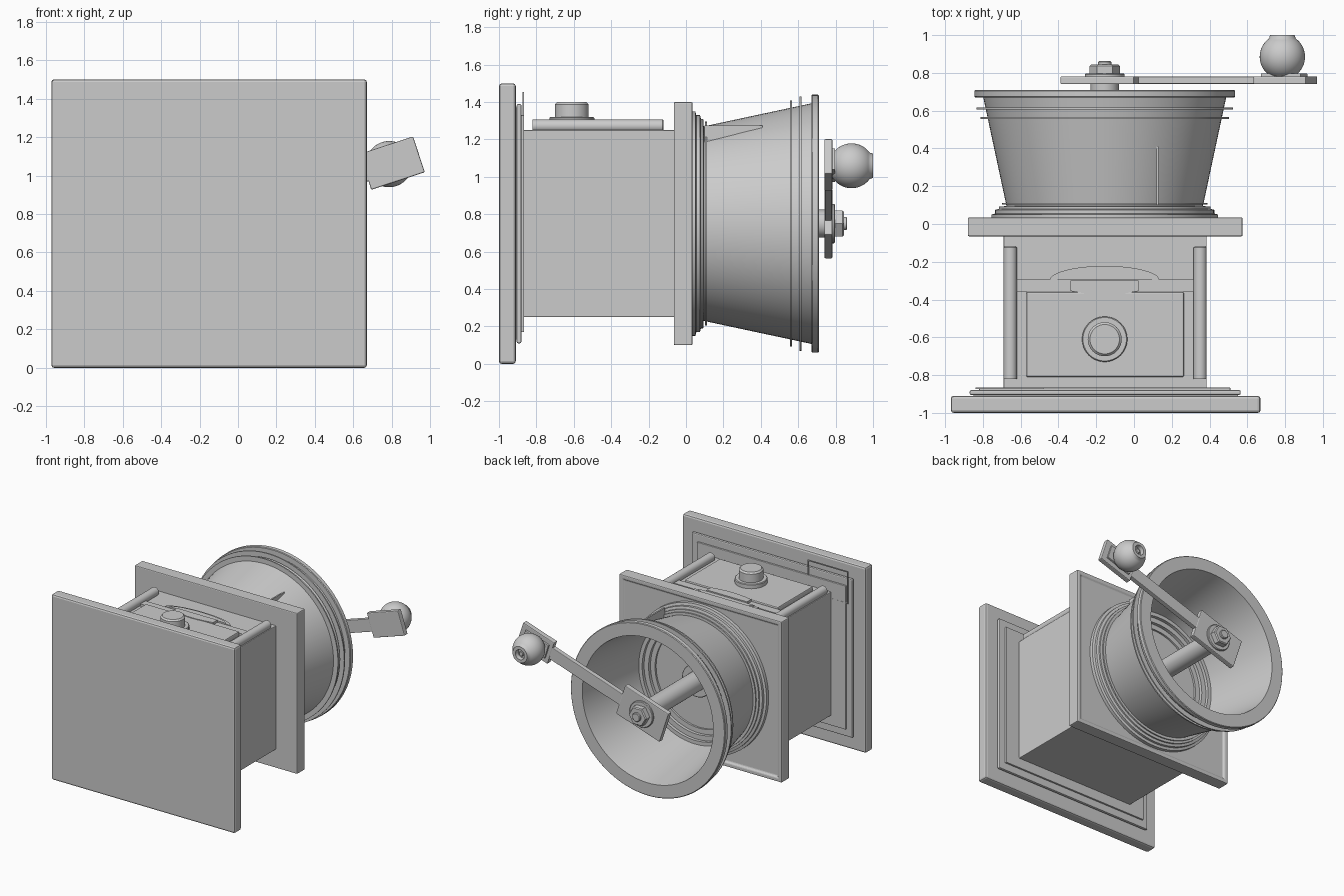
import bpy, bmesh, math
from mathutils import Matrix, Vector

if "Cube" in bpy.data.objects:
    bpy.data.objects.remove(bpy.data.objects["Cube"])

AX, AZ = -0.155, 0.75          # shared axis of the hopper and shaft
grey = bpy.data.materials.new("plain grey")
grey.use_nodes = True
grey.diffuse_color = (0.6, 0.6, 0.6, 1)
grey.node_tree.nodes["Principled BSDF"].inputs["Base Color"].default_value = (0.6, 0.6, 0.6, 1)


def finish(name, bm, smooth=False, bevel=0, matrix=None):
    bmesh.ops.recalc_face_normals(bm, faces=bm.faces)
    mesh = bpy.data.meshes.new(name)
    bm.to_mesh(mesh)
    bm.free()
    mesh.materials.append(grey)
    ob = bpy.data.objects.new(name, mesh)
    bpy.context.collection.objects.link(ob)
    if matrix:
        ob.matrix_world = matrix
    if bevel:
        mod = ob.modifiers.new("edges", "BEVEL")
        mod.width, mod.segments = bevel, 2
    if smooth:
        bpy.ops.object.select_all(action='DESELECT')
        ob.select_set(True)
        bpy.context.view_layer.objects.active = ob
        bpy.ops.object.shade_smooth_by_angle(angle=math.radians(35))
    return ob


def box(name, xs, ys, zs, bevel=0, matrix=None, panel=None):
    bm = bmesh.new()
    bmesh.ops.create_cube(bm, size=1)
    for v in bm.verts:
        v.co = Vector([(a + b) / 2 + c * (b - a) for (a, b), c in zip((xs, ys, zs), v.co)])
    if panel:   # recessed panel on the +y side
        side = [max(bm.faces, key=lambda f: f.calc_center_median().y)]
        bmesh.ops.inset_region(bm, faces=side, thickness=panel)
        bmesh.ops.inset_region(bm, faces=side, thickness=0.012, depth=-0.012)
    return finish(name, bm, bevel=bevel, matrix=matrix)


def lathe(name, profile, centre, axis="y", sides=64):
    """Spin (radius, position) pairs about a line along y or z."""
    bm = bmesh.new()
    vs = [bm.verts.new((r, 0, h)) for r, h in profile]
    es = [bm.edges.new(p) for p in zip(vs, vs[1:])]
    bmesh.ops.spin(bm, geom=vs + es, cent=(0, 0, 0), axis=(0, 0, 1),
                   angle=math.tau, steps=sides, use_merge=True)
    bmesh.ops.remove_doubles(bm, verts=bm.verts, dist=1e-5)
    if axis == "y":
        bm.transform(Matrix.Rotation(-math.pi / 2, 4, 'X'))
    bm.transform(Matrix.Translation(centre))
    return finish(name, bm, smooth=sides > 8)


def rod(name, r, lo, hi, centre=(AX, 0, AZ), axis="y", sides=48, soft=0.005):
    return lathe(name, [(0, lo), (r, lo), (r, hi - soft), (r - soft, hi), (0, hi)],
                 centre, axis, sides)


def slab(name, outline, z0, z1):
    bm = bmesh.new()
    face = bm.faces.new([bm.verts.new((x, y, z0)) for x, y in outline])
    out = bmesh.ops.extrude_face_region(bm, geom=[face])["geom"]
    bmesh.ops.translate(bm, vec=(0, 0, z1 - z0),
                        verts=[v for v in out if isinstance(v, bmesh.types.BMVert)])
    return finish(name, bm)


# Stepped base
box("base_plate", (-0.97, 0.67), (-1, -0.91), (0, 1.5), 0.015)
box("base_core", (-0.85, 0.55), (-0.92, -0.89), (0.13, 1.37))
box("base_step", (-0.87, 0.565), (-0.905, -0.88), (0.11, 1.39), 0.008)
box("base_top_step", (-0.82, 0.51), (-0.885, -0.866), (0.17, 1.33), 0.004)

# Thin wire frame at one corner of the base
for i, z in enumerate((1.19, 1.445)):
    box(f"corner_frame_rail_{i}", (-0.84, -0.48), (-0.873, -0.865), (z, z + 0.008))
for i, x in enumerate((-0.84, -0.488)):
    box(f"corner_frame_end_{i}", (x, x + 0.008), (-0.873, -0.865), (1.19, 1.453))

# Body and upper plate
box("body", (-0.69, 0.385), (-0.87, -0.05), (0.25, 1.25), 0.005)
box("upper_plate", (-0.88, 0.575), (-0.065, 0.035), (0.1, 1.4), 0.012, panel=0.045)

# Drawer side
for side, x in (("right", -0.655), ("left", 0.35)):
    rod(f"{side}_corner_post", 0.035, -0.82, -0.12, (x, 0, 1.272))
box("drawer_front", (-0.57, 0.265), (-0.81, -0.36), (1.24, 1.285), 0.008)
box("cross_strip", (-0.62, 0.32), (-0.36, -0.295), (1.24, 1.27))
steps = [i / 20 for i in range(21)]
for name, w, h, top in (("arch", 0.29, 0.075, 1.275), ("arch_panel", 0.25, 0.055, 1.282)):
    slab(name, [(AX + w * math.cos(math.pi * t), -0.297 + h * math.sin(math.pi * t))
                for t in steps], 1.24, top)
slab("arch_lip", [(AX + 0.18 * (2 * t - 1), -0.355 - 0.02 * math.sin(math.pi * t))
                  for t in steps] + [(AX + 0.18, -0.3), (AX - 0.18, -0.3)], 1.24, 1.29)
rod("drawer_knob_flange", 0.12, 1.27, 1.32, (AX, -0.61, 0), "z")
rod("drawer_knob", 0.09, 1.31, 1.4, (AX, -0.61, 0), "z", soft=0.012)

# Hopper: stepped foot, flared wall, rim, and hollow inside
lathe("hopper", [
    (0, 0.02), (0.6, 0.02), (0.6, 0.05), (0.58, 0.055), (0.58, 0.075), (0.56, 0.08),
    (0.56, 0.092), (0.52, 0.095), (0.643, 0.67), (0.685, 0.67), (0.69, 0.675),
    (0.69, 0.705), (0.685, 0.71), (0.585, 0.71), (0.58, 0.68), (0.5, 0.11), (0.47, 0.11),
    (0.47, 0.085), (0.43, 0.085), (0.43, 0.06), (0.39, 0.06), (0.39, 0.045), (0, 0.045)],
    (AX, 0, AZ), sides=96)
for i, (r, y) in enumerate(((0.545, 0.107), (0.658, 0.562), (0.68, 0.612))):
    lathe(f"hopper_ring_{i}", [(r - 0.04, y - 0.005), (r, y - 0.005), (r, y + 0.005),
                               (r - 0.04, y + 0.005), (r - 0.04, y - 0.005)],
          (AX, 0, AZ), sides=96)
box("hopper_fin", (0.118, 0.13), (0.1, 0.41), (1.18, 1.275))

# Shaft, washer, nut and bolt end
rod("shaft_collar", 0.13, 0.03, 0.09)
rod("shaft", 0.075, 0.03, 0.75)
rod("shaft_washer", 0.105, 0.77, 0.797)
rod("shaft_nut", 0.08, 0.79, 0.845, sides=6, soft=0.008)
rod("shaft_end", 0.035, 0.84, 0.862)

# Crank, tilted up toward the knob
tilt = Matrix.Translation((AX, 0, AZ)) @ Matrix.Rotation(-math.radians(18.2), 4, 'Y')
box("crank_hub", (-0.205, 0.205), (0.74, 0.782), (-0.13, 0.13), 0.006, tilt)
box("crank_arm", (0.19, 0.88), (0.742, 0.78), (-0.05, 0.05), 0.004, tilt)
box("crank_end", (0.86, 1.153), (0.74, 0.782), (-0.098, 0.098), 0.006, tilt)
box("crank_end_pad", (0.89, 1.11), (0.775, 0.797), (-0.06, 0.06), 0.003, tilt)

# Ball knob with a recessed cap
arc = [(0.12 * math.sin(a), -0.12 * math.cos(a))
       for a in (math.radians(d) for d in range(30, 148, 6))]
lathe("crank_knob", [(0, -0.12), (0.05, -0.12)] + arc +
      [(0.065, 0.115), (0.04, 0.115), (0.035, 0.085), (0, 0.085)],
      tilt @ Vector((0.99, 0.885, 0)))
rod("crank_knob_pin", 0.02, 0.96, 0.985, tilt @ Vector((0.99, 0, 0)), sides=24)
